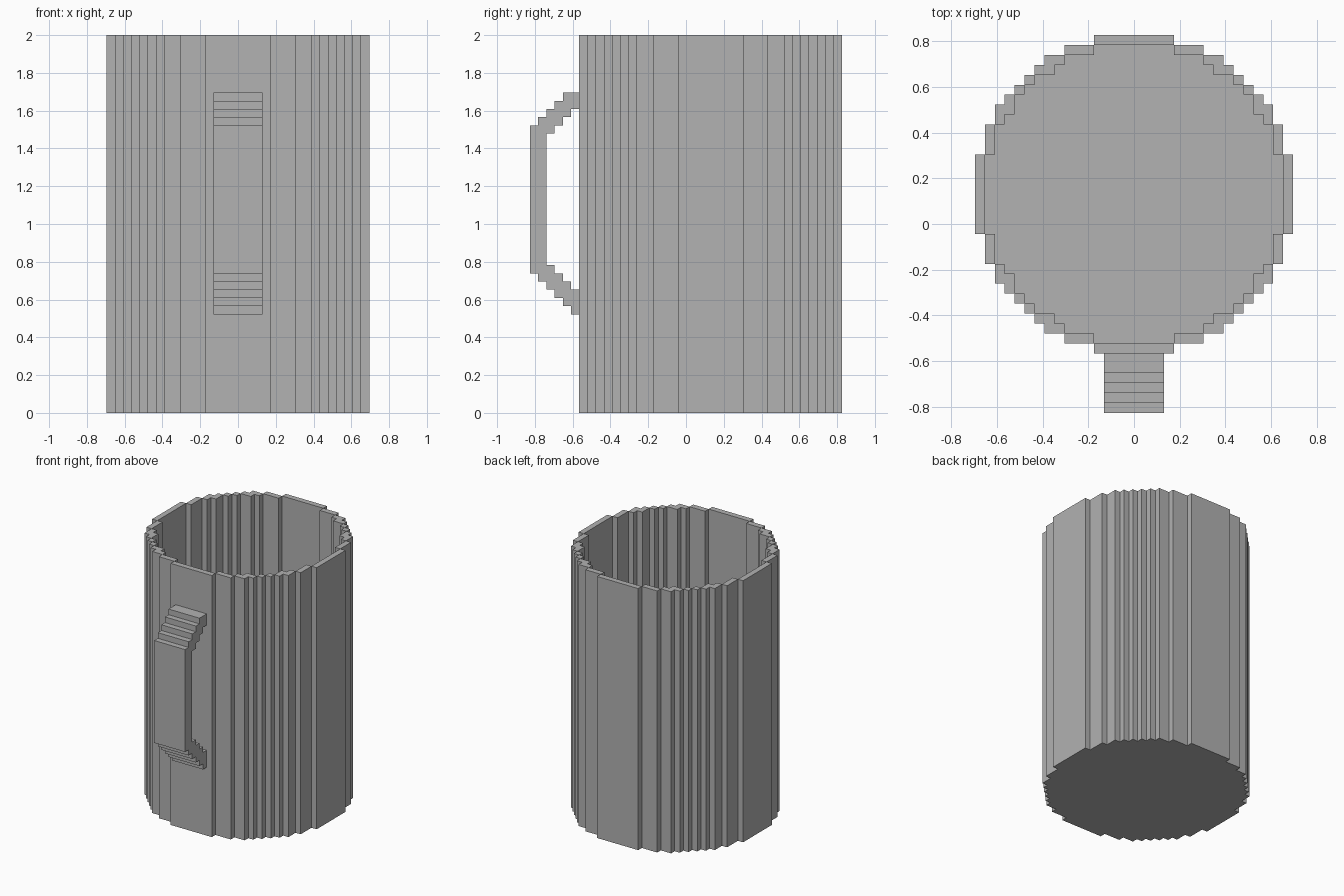
import bpy
import bmesh

cube = bpy.data.objects.get("Cube")
if cube:
    bpy.data.objects.remove(cube, do_unlink=True)

U = 2 / 46          # size of one block
HEIGHT = 46         # body height in blocks
CENTRE_Y = 3        # body axis in blocks

grey = bpy.data.materials.new("plain_grey")
grey.use_nodes = True
colour = (0.445, 0.445, 0.445, 1)
grey.diffuse_color = colour
grey.node_tree.nodes["Principled BSDF"].inputs["Base Color"].default_value = colour


def finish(name, bm):
    for v in bm.verts:
        v.co *= U
    mesh = bpy.data.meshes.new(name)
    bm.to_mesh(mesh)
    bm.free()
    mesh.materials.append(grey)
    obj = bpy.data.objects.new(name, mesh)
    bpy.context.collection.objects.link(obj)
    return obj


def face(bm, points):
    return bm.faces.new([bm.verts.new(p) for p in points])


def stepped_circle(steps):
    """Closed outline from (half width, top row) steps of one quarter."""
    quarter, y = [], 0
    for i, (w, top) in enumerate(steps):
        if i:
            quarter.append((w, y))
        quarter.append((w, top))
        y = top
    half = quarter + [(-x, y) for x, y in reversed(quarter)]
    full = half + [(-x, -y) for x, y in half]
    return [(x, y + CENTRE_Y) for x, y in full]


def walls(bm, outline, z0, z1):
    for (ax, ay), (bx, by) in zip(outline, outline[1:] + outline[:1]):
        face(bm, [(ax, ay, z0), (bx, by, z0), (bx, by, z1), (ax, ay, z1)])


def width_at(steps, row):
    return next((w for w, top in steps if row < top), 0)


# Mug body: stepped outer shell, inner shell, floor and rim
outer = [(16, 4), (15, 7), (14, 9), (13, 10), (12, 11),
         (11, 12), (10, 13), (9, 14), (7, 15), (4, 16)]
inner = [(15, 4), (14, 7), (13, 8), (12, 10), (11, 11),
         (10, 12), (8, 13), (7, 14), (4, 15)]
outer_line, inner_line = stepped_circle(outer), stepped_circle(inner)
bm = bmesh.new()
walls(bm, outer_line, 0, HEIGHT)
walls(bm, inner_line[::-1], 1, HEIGHT)
face(bm, [(x, y, 0) for x, y in reversed(outer_line)])
face(bm, [(x, y, 1) for x, y in inner_line])

# Rim strips, one per run of rows, mirrored to all quarters
cuts = sorted({0} | {top for _, top in outer + inner})
for low, high in zip(cuts, cuts[1:]):
    x0, x1 = width_at(inner, low), width_at(outer, low)
    spans = [(x0, x1), (-x1, -x0)] if x0 else [(-x1, x1)]
    for a, b in spans:
        for c, d in ((low, high), (-high, -low)):
            c, d = c + CENTRE_Y, d + CENTRE_Y
            face(bm, [(a, c, HEIGHT), (b, c, HEIGHT),
                      (b, d, HEIGHT), (a, d, HEIGHT)])
bmesh.ops.remove_doubles(bm, verts=bm.verts, dist=0.001)
finish("mug_body", bm)

# Handle: stepped side profile as (front, back, bottom, top) rows
rows = [(-14, -13, 12, 13), (-15, -13, 13, 14), (-16, -13, 14, 15),
        (-17, -14, 15, 16), (-18, -15, 16, 17), (-19, -16, 17, 18),
        (-19, -17, 18, 34), (-19, -16, 34, 35), (-18, -15, 35, 36),
        (-17, -14, 36, 37), (-16, -13, 37, 38), (-15, -13, 38, 39)]
front = [(f, z) for f, _, lo, hi in rows for z in (lo, hi)]
back = [(b, z) for _, b, lo, hi in rows for z in (lo, hi)]
profile = []
for p in front + back[::-1]:
    if p not in profile:
        profile.append(p)
bm = bmesh.new()
side = face(bm, [(-3, y, z) for y, z in profile])
result = bmesh.ops.extrude_face_region(bm, geom=[side], use_keep_orig=True)
moved = [g for g in result["geom"] if isinstance(g, bmesh.types.BMVert)]
bmesh.ops.translate(bm, verts=moved, vec=(6, 0, 0))
bmesh.ops.recalc_face_normals(bm, faces=bm.faces)
finish("handle", bm)
